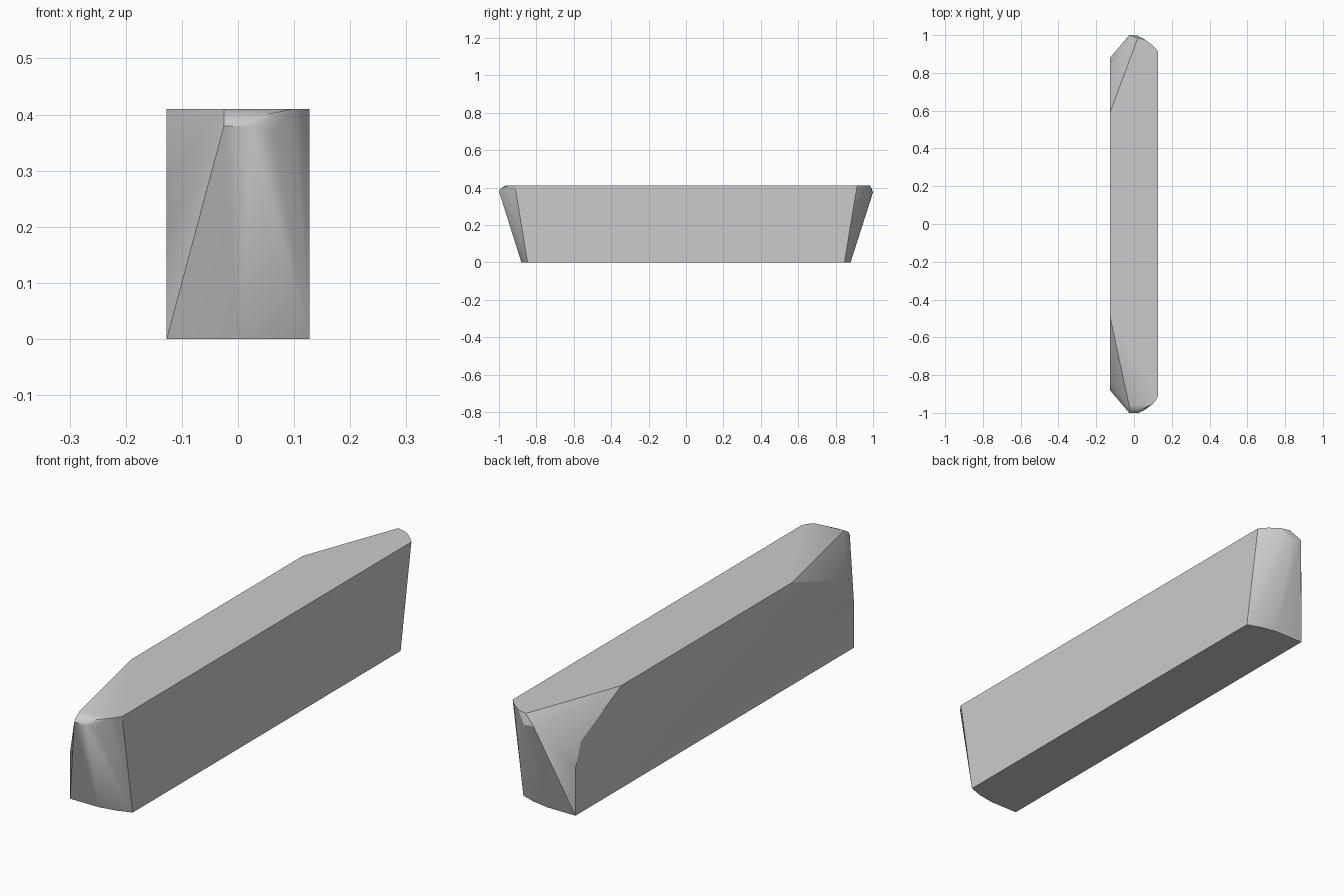
import bpy
import bmesh
import math

cube = bpy.data.objects.get("Cube")
if cube:
    bpy.data.objects.remove(cube, do_unlink=True)

grey = bpy.data.materials.new("plain grey")
grey.use_nodes = True
colour = (0.6, 0.6, 0.6, 1)
grey.diffuse_color = colour
grey.node_tree.nodes["Principled BSDF"].inputs["Base Color"].default_value = colour

W, H = 0.127, 0.41

# Lower outline of one raked end, shared by both ends: (x, distance along y, z)
base_end = [(W, 0.847, 0), (0.07, 0.867, 0), (0, 0.88, 0), (-W, 0.88, 0),
            (-W, 0.88, 0.19), (-W, 0.845, 0.285), (W, 0.915, H)]

# Upper corners that differ between the front and back ends
front_top = [(-W, 0.49, H), (-0.025, 0.965, H), (-0.025, 1, 0.38), (-0.025, 0.99, 0.395),
             (0.025, 1, 0.38), (0.025, 0.99, 0.395), (0.06, 0.982, 0.37),
             (0.1, 0.952, H), (0.112, 0.938, H)]
back_top = [(-W, 0.59, H), (0.02, 0.985, H), (-0.025, 1, 0.375), (0.02, 0.997, 0.37),
            (0.06, 0.975, H), (0.1, 0.945, H)]

# Wrap the corners of both ends in one convex faceted block
bm = bmesh.new()
for side, top in ((-1, front_top), (1, back_top)):
    for x, y, z in base_end + top:
        bm.verts.new((x, side * y, z))
hull = bmesh.ops.convex_hull(bm, input=bm.verts)
loose = {v for v in hull["geom_interior"] + hull["geom_unused"]
         if isinstance(v, bmesh.types.BMVert)}
bmesh.ops.delete(bm, geom=list(loose), context="VERTS")
bmesh.ops.dissolve_limit(bm, angle_limit=math.radians(0.5), verts=bm.verts, edges=bm.edges)
bmesh.ops.recalc_face_normals(bm, faces=bm.faces)

mesh = bpy.data.meshes.new("block")
bm.to_mesh(mesh)
bm.free()
mesh.materials.append(grey)
block = bpy.data.objects.new("block", mesh)
bpy.context.collection.objects.link(block)

# Soft shading across shallow facets, crisp main edges
bpy.context.view_layer.objects.active = block
block.select_set(True)
bpy.ops.object.shade_smooth_by_angle(angle=math.radians(30))
